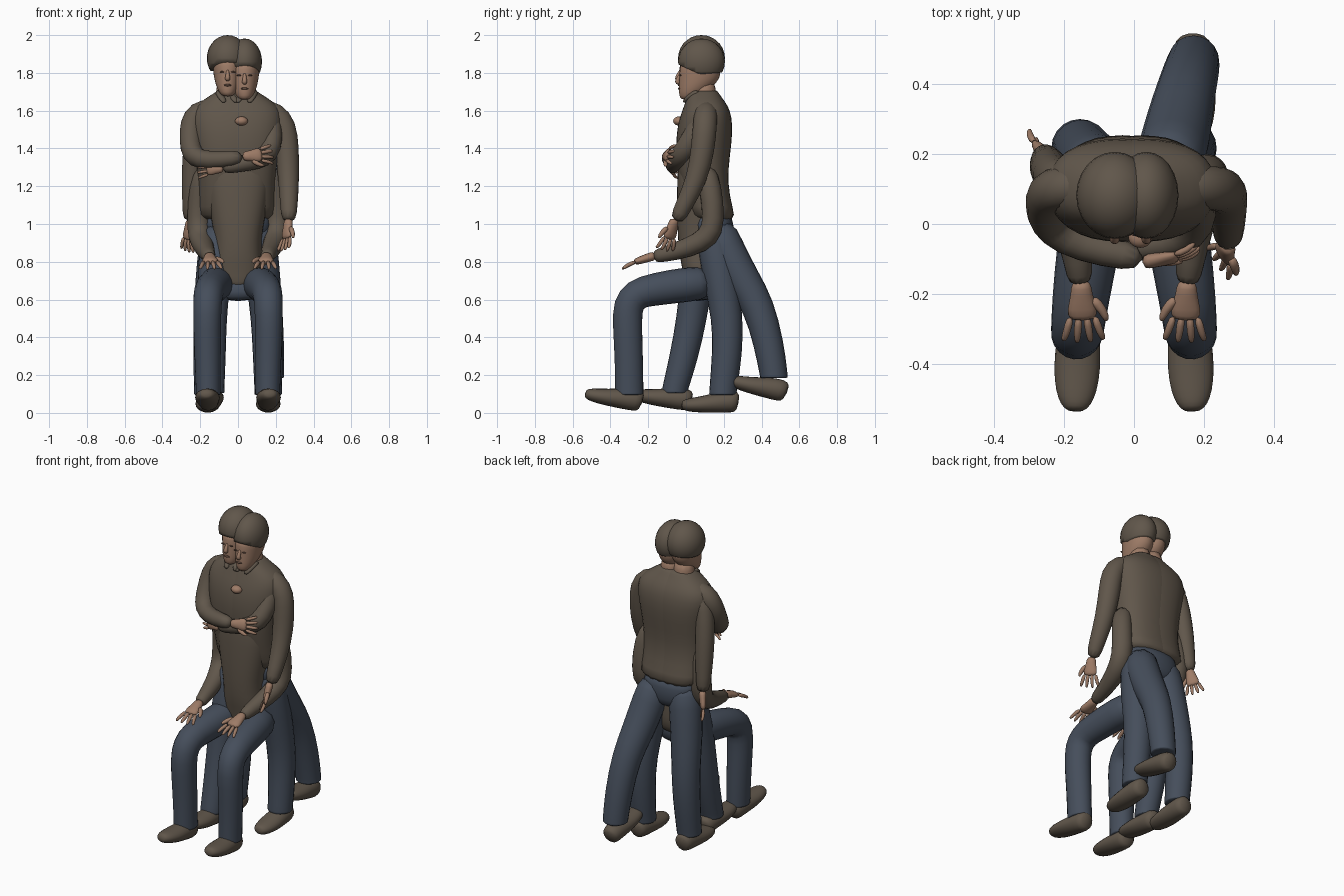
import bpy, bmesh, math
from mathutils import Vector as V, Matrix


def material(name, rgb):
    m = bpy.data.materials.new(name)
    m.diffuse_color = (*rgb, 1)
    return m


CLOTH = material("brown cloth", (0.118, 0.094, 0.070))
DENIM = material("blue denim", (0.060, 0.076, 0.105))
SKIN = material("skin", (0.34, 0.20, 0.135))
DARK = material("dark brown", (0.12, 0.07, 0.05))


def finish(name, bm, mat, sub=0):
    bmesh.ops.recalc_face_normals(bm, faces=bm.faces)
    me = bpy.data.meshes.new(name)
    bm.to_mesh(me)
    bm.free()
    me.materials.append(mat)
    me.polygons.foreach_set("use_smooth", [True] * len(me.polygons))
    ob = bpy.data.objects.new(name, me)
    bpy.context.collection.objects.link(ob)
    if sub:
        ob.modifiers.new("smooth", "SUBSURF").levels = sub
        ob.modifiers["smooth"].render_levels = sub
    return ob


def skin_rings(name, rings, mat, sub=1):
    bm = bmesh.new()
    rows = [[bm.verts.new(p) for p in r] for r in rings]
    n = len(rows[0])
    for a, b in zip(rows, rows[1:]):
        for i in range(n):
            bm.faces.new((a[i], a[(i + 1) % n], b[(i + 1) % n], b[i]))
    bm.faces.new(rows[0][::-1])
    bm.faces.new(rows[-1])
    return finish(name, bm, mat, sub)


def tube(name, pts, mat, n=10, sub=1, side=(1, 0, 0), cuff=False):
    """Loft along points (x, y, z, radius across[, radius deep]); cuff gives a flat far end."""
    if cuff:
        x, y, z, *r = pts[-1]
        pts = pts + [(x, y, z - .012, *r), (x, y, z - .016, *r)]
    c = [V(p[:3]) for p in pts]
    u = V(side)
    rings = []
    for i, p in enumerate(pts):
        t = V()
        if i:
            t += (c[i] - c[i - 1]).normalized()
        if i < len(c) - 1:
            t += (c[i + 1] - c[i]).normalized()
        t.normalize()
        u = (u - t * u.dot(t)).normalized()
        w = t.cross(u)
        rings.append([c[i] + u * p[3] * math.cos(a) + w * p[-1] * math.sin(a)
                      for a in (2 * math.pi * k / n for k in range(n))])
    return skin_rings(name, rings, mat, sub)


def stack(name, rows, mat, cx=0, dz=0, n=16, power=0.85):
    """Horizontal sections (z, half width, front y, back y)."""
    def se(v):
        return math.copysign(abs(v) ** power, v)
    rings = []
    for z, rx, y0, y1 in rows:
        rings.append([V((cx + rx * se(math.cos(a)), (y0 + y1) / 2 + (y1 - y0) / 2 * se(math.sin(a)), z + dz))
                      for a in (2 * math.pi * k / n for k in range(n))])
    return skin_rings(name, rings, mat)


def ball(name, loc, size, mat, cuts=()):
    bm = bmesh.new()
    bmesh.ops.create_uvsphere(bm, u_segments=24, v_segments=14, radius=1,
                              matrix=Matrix.LocRotScale(V(loc), None, V(size)))
    for co, no in cuts:
        g = bm.verts[:] + bm.edges[:] + bm.faces[:]
        bmesh.ops.bisect_plane(bm, geom=g, plane_co=co, plane_no=no, clear_inner=True)
        bmesh.ops.holes_fill(bm, edges=[e for e in bm.edges if e.is_boundary], sides=0)
    return finish(name, bm, mat)


def hand(name, wrist, aim, across, thumb, k=1.0, curl=.012):
    """Palm, four fingers and a thumb; thumb sets the side it sits on."""
    w, d = V(wrist), V(aim).normalized()
    s = V(across)
    s = (s - d * s.dot(d)).normalized()
    nrm = d.cross(s)
    pts = [(*(w + d * a * k), r * k, q * k) for a, r, q in
           ((-0.03, .03, .026), (0.01, .03, .023), (.05, .044, .021), (.085, .042, .016))]
    tube(name + "_palm", pts, SKIN, 8, 1, s)
    for i, off in enumerate((-.031, -.010, .011, .031)):
        a = w + (d * .07 + s * off) * k
        b = a + (d * .05 + s * off * .45 + nrm * curl * .3) * k
        e = b + (d * (.035 - abs(off) * .35) + s * off * .3 + nrm * curl) * k
        tube(f"{name}_finger_{i}", [(*a, .0135 * k), (*b, .012 * k), (*e, .008 * k)], SKIN, 6, 1, s)
    a = w + (d * .02 + s * thumb * .025) * k
    b = a + (d * .035 + s * thumb * .03) * k
    e = b + (d * .035 + s * thumb * .01) * k
    tube(name + "_thumb", [(*a, .018 * k), (*b, .015 * k), (*e, .009 * k)], SKIN, 6, 1, s)


def shoe(name, x, heel, sole, lift, splay=0):
    """Shoe pointing forward; lift raises the toe."""
    prof = ((0, .055, .045, .05), (.03, .062, .062, .064), (.11, .055, .066, .058),
            (.18, .046, .072, .048), (.25, .042, .062, .040), (.285, .042, .046, .032), (.305, .044, .026, .02))
    tube(name, [(x + splay * a, heel - a, sole + h + lift * a / .3, r, q) for a, h, r, q in prof], CLOTH, 10, 1)


def head(tag, cx, dz, wide):
    # face, neck, nose, lips, eyes
    stack(tag + "_face", ((1.675, .025, -.025, .03), (1.695, .046, -.038, .07), (1.74, .066, -.04, .14),
                          (1.79, .076, -.038, .185), (1.84, .082, -.036, .185), (1.88, .08, -.03, .18)),
          SKIN, cx, dz, power=1)
    tube(tag + "_neck", [(cx, .10, 1.58, .075), (cx, .095, 1.66, .064), (cx, .10, 1.78, .066)], SKIN)
    tube(tag + "_nose", [(cx, -.025, 1.82 + dz, .008), (cx, -.04, 1.79 + dz, .011),
                         (cx, -.05, 1.772 + dz, .016), (cx, -.033, 1.76 + dz, .014)], SKIN, 8)
    ball(tag + "_lips", (cx, -.036, 1.735 + dz), (.02, .007, .006), DARK)
    for s in (-1, 1):
        ball(tag + "_eye", (cx + s * .03, -.03, 1.805 + dz), (.012, .005, .004), DARK)
    # rounded cap of hair, trimmed along a hairline sloping back to a level nape
    ball(tag + "_hair", (cx, .082, 1.878 + dz), (wide, .124, .122), CLOTH,
         (((0, -.04, 1.862 + dz), V((0, .45, 1)).normalized()), ((0, 0, 1.805 + dz), V((0, -.08, 1)).normalized())))


JACKET = ((1.01, .185, .03, .27), (1.08, .178, .0, .25), (1.22, .178, -.035, .22), (1.36, .195, -.055, .235),
          (1.48, .215, -.055, .25), (1.57, .225, -.035, .245), (1.625, .20, -.012, .225),
          (1.665, .14, .0, .195), (1.70, .085, .02, .17), (1.71, .07, .03, .165))

# upright figures: jackets, collar points, heads
for tag, cx, dz, wide in (("standing", -.055, 0, .11), ("walking", .035, -.018, .092)):
    stack(tag + "_jacket", JACKET, CLOTH, cx * .6)
    for s in (-1, 1):
        tube(tag + "_collar", [(cx * .7 + s * .075, .07, 1.70, .012, .022), (cx * .7 + s * .055, .015, 1.68, .02, .012),
                               (cx * .7 + s * .03, -.015, 1.64, .018, .01)], CLOTH, 8)
    head(tag, cx, dz, wide)

# trouser hips of the upright figures
stack("upright_hips", ((.86, .10, .10, .23), (.92, .17, .05, .255), (1.0, .18, .02, .255), (1.06, .165, .03, .24)), DENIM)

# standing legs and shoes
for s in (-1, 1):
    tube("standing_leg", [(s * .09, .14, 1.02, .10), (s * .11, .16, .88, .105), (s * .135, .185, .7, .098),
                          (s * .152, .22, .5, .088), (s * .158, .22, .32, .085), (s * .16, .195, .11, .077)],
         DENIM, cuff=True)
    shoe("standing_shoe", s * .16, .28, .0, .0)

# walking legs and shoes
tube("walking_front_leg", [(-.09, .13, 1.0, .10), (-.11, .10, .86, .105), (-.13, .05, .66, .09),
                           (-.14, .03, .5, .085), (-.14, -.01, .3, .08), (-.14, -.06, .12, .072)], DENIM, cuff=True)
shoe("walking_front_shoe", -.14, .03, .005, .05)
tube("walking_back_leg", [(.09, .16, 1.0, .10), (.11, .20, .88, .108), (.13, .30, .7, .1),
                          (.15, .385, .57, .09), (.165, .44, .36, .085), (.17, .465, .20, .078)], DENIM, cuff=True)
shoe("walking_back_shoe", .168, .535, .05, .08)

# seated figure: coat hanging between the thighs, legs, shoes
stack("seated_coat", ((.655, .04, .0, .13), (.69, .12, -.01, .185), (.76, .135, -.02, .2), (.82, .128, -.035, .2),
                      (.92, .125, -.045, .20), (1.03, .145, -.05, .2), (1.2, .175, -.05, .2),
                      (1.32, .18, -.045, .2), (1.4, .1, -.02, .16)), CLOTH)
stack("seated_hips", ((.59, .08, .0, .13), (.64, .14, -.02, .165), (.70, .16, .0, .17), (.75, .10, .03, .15)), DENIM)
for s in (-1, 1):
    tube("seated_leg", [(s * .10, .14, .69, .095), (s * .12, 0, .68, .098), (s * .145, -.16, .655, .09, .093),
                        (s * .158, -.265, .632, .083, .09), (s * .162, -.31, .57, .08, .09),
                        (s * .164, -.31, .45, .078, .082), (s * .16, -.302, .28, .074, .08),
                        (s * .157, -.30, .11, .07, .08)], DENIM, cuff=True)
    shoe("seated_shoe", s * .155, -.23, .0, .06, s * .04)
    tube("seated_sleeve", [(s * .16, .10, 1.30, .06), (s * .205, .13, 1.2, .062), (s * .21, .15, 1.02, .064),
                           (s * .205, .125, .93, .066), (s * .18, .02, .875, .058), (s * .158, -.12, .838, .042),
                           (s * .153, -.175, .825, .036)], CLOTH)
    hand("seated_hand", (s * .15, -.19, .825), (s * -.04, -1, -.32), (1, 0, 0), -s, 1.08, -.012)

# swinging sleeves of the walking figure
tube("walking_front_sleeve", [(.10, .11, 1.615, .055), (.20, .105, 1.59, .066), (.25, .10, 1.52, .068),
                              (.26, .09, 1.40, .068), (.268, .06, 1.24, .06), (.27, -.01, 1.1, .049),
                              (.268, -.055, 1.01, .042)], CLOTH)
hand("walking_front_hand", (.265, -.068, 1.0), (-.12, -.28, -1), (.7, -1, .2), 1, 1.02)
tube("walking_back_sleeve", [(-.12, .11, 1.615, .055), (-.21, .12, 1.58, .06), (-.235, .14, 1.42, .062),
                             (-.245, .165, 1.24, .058), (-.25, .18, 1.1, .048), (-.255, .195, 1.01, .04)], CLOTH)
hand("walking_back_hand", (-.257, .2, .995), (-.15, .15, -1), (-.8, 1, 0), -1, .98)

# folded sleeves of the standing figure
tube("folded_left_sleeve", [(-.12, .11, 1.62, .055), (-.215, .105, 1.595, .066), (-.25, .09, 1.53, .066),
                            (-.252, .05, 1.44, .062), (-.245, .01, 1.37, .062), (-.2, -.04, 1.335, .056),
                            (-.08, -.08, 1.34, .048), (.03, -.10, 1.355, .04)], CLOTH)
hand("folded_left_hand", (.05, -.105, 1.36), (1, .15, .1), (0, .25, 1), -1, .95, -.02)
tube("folded_right_sleeve", [(.12, .11, 1.62, .05), (.175, .09, 1.56, .06), (.185, .03, 1.45, .06),
                             (.165, -.02, 1.37, .06), (.10, -.055, 1.335, .052), (0, -.065, 1.315, .044),
                             (-.09, -.075, 1.295, .036)], CLOTH)
hand("folded_right_hand", (-.10, -.078, 1.292), (-1, .2, -.05), (0, 0, 1), 1, .82)

# sliver of the seated figure's brow showing at the chest
ball("chest_patch", (.018, -.038, 1.545), (.034, .03, .024), SKIN)
